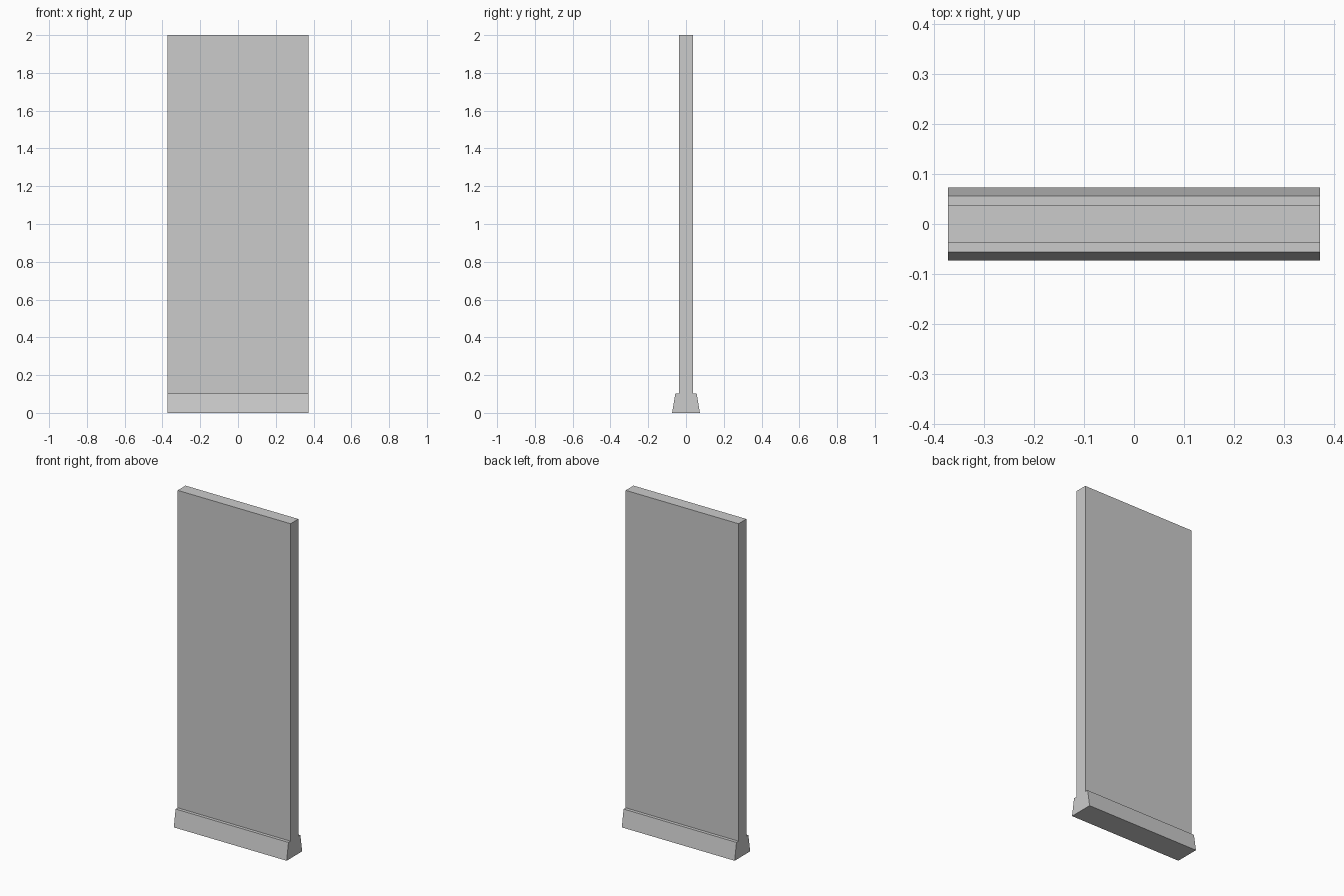
import bpy
import bmesh

if "Cube" in bpy.data.objects:
    bpy.data.objects.remove(bpy.data.objects["Cube"])

HALF_WIDTH = 0.373

# Half of the side section (y, z): tapered foot, ledge, thin upright panel
half = [(0.0735, 0.0), (0.0565, 0.103), (0.037, 0.103), (0.037, 2.0)]
section = half + [(-y, z) for y, z in reversed(half)]

# Barrier panel: the section swept along x
bm = bmesh.new()
face = bm.faces.new([bm.verts.new((-HALF_WIDTH, y, z)) for y, z in section])
swept = bmesh.ops.extrude_face_region(bm, geom=[face], use_keep_orig=True)
verts = [v for v in swept["geom"] if isinstance(v, bmesh.types.BMVert)]
bmesh.ops.translate(bm, verts=verts, vec=(2 * HALF_WIDTH, 0, 0))
bmesh.ops.recalc_face_normals(bm, faces=bm.faces)

mesh = bpy.data.meshes.new("wall_panel_with_foot")
bm.to_mesh(mesh)
bm.free()
bpy.context.collection.objects.link(bpy.data.objects.new("wall_panel_with_foot", mesh))
